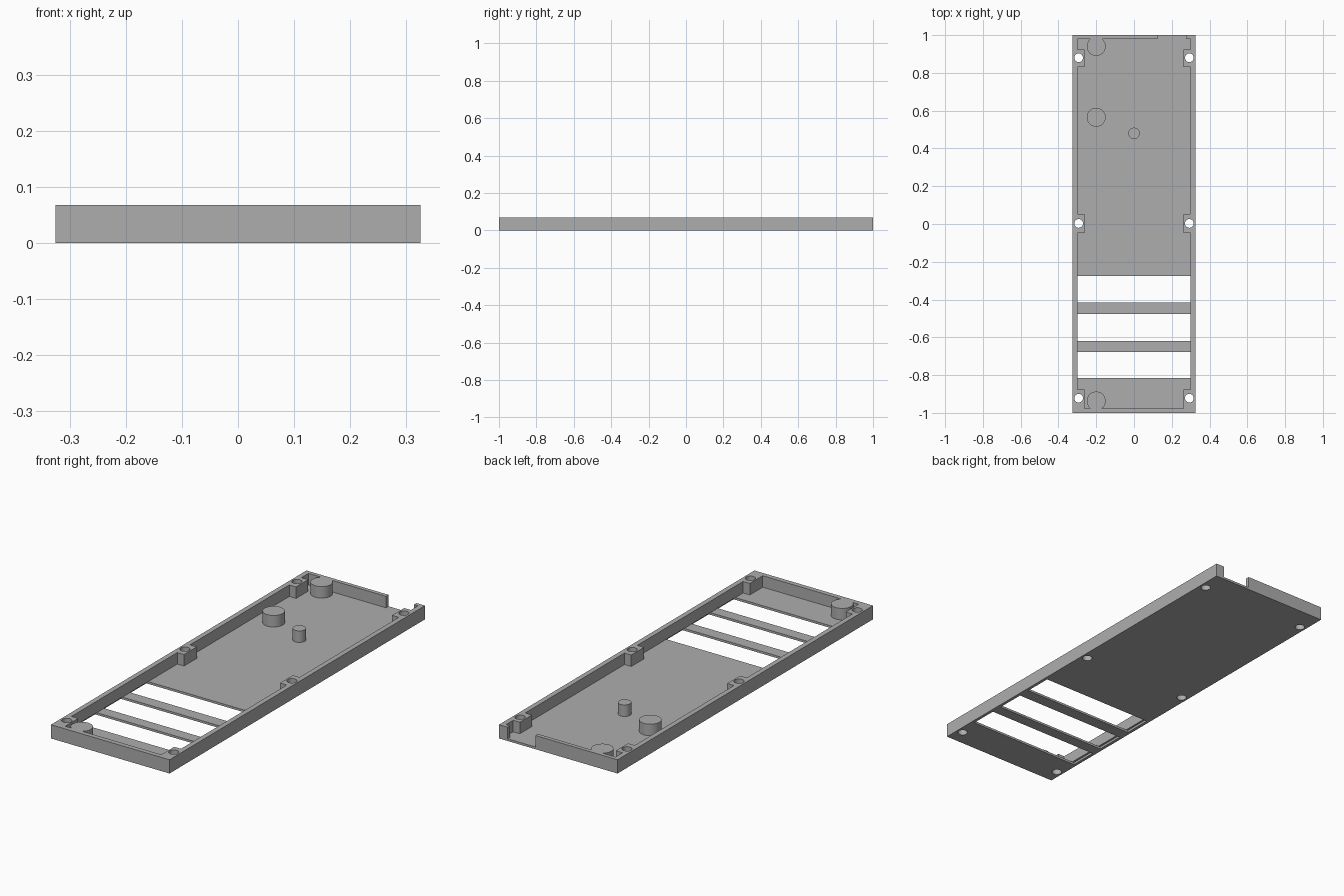
import bpy

cube = bpy.data.objects.get("Cube")
if cube:
    bpy.data.objects.remove(cube, do_unlink=True)

HALF_W, HEIGHT, FLOOR = 0.325, 0.068, 0.011

grey = bpy.data.materials.new("plain grey")
grey.use_nodes = True
grey.diffuse_color = (0.42, 0.42, 0.42, 1)
grey.node_tree.nodes["Principled BSDF"].inputs["Base Color"].default_value = (0.42, 0.42, 0.42, 1)


def box(name, x0, x1, y0, y1, z0=0.0, z1=HEIGHT):
    bpy.ops.mesh.primitive_cube_add(size=1, location=((x0 + x1) / 2, (y0 + y1) / 2, (z0 + z1) / 2))
    ob = bpy.context.object
    ob.name = name
    ob.scale = (x1 - x0, y1 - y0, z1 - z0)
    bpy.ops.object.transform_apply(location=True, rotation=False, scale=True)
    ob.data.materials.append(grey)
    return ob


def cylinder(name, x, y, r, z0, z1):
    bpy.ops.mesh.primitive_cylinder_add(vertices=48, radius=r, depth=z1 - z0, location=(x, y, (z0 + z1) / 2))
    ob = bpy.context.object
    ob.name = name
    ob.data.materials.append(grey)
    return ob


def combine(target, parts, operation):
    for part in parts:
        mod = target.modifiers.new(part.name, 'BOOLEAN')
        mod.operation, mod.solver, mod.object = operation, 'EXACT', part
        bpy.context.view_layer.objects.active = target
        bpy.ops.object.modifier_apply(modifier=mod.name)
        bpy.data.objects.remove(part, do_unlink=True)


# Shallow open tray with a recess and a notch in the back wall
tray = box("tray", -HALF_W, HALF_W, -1, 1)
combine(tray, [
    box("recess", -0.3, 0.3, -0.976, 0.98, FLOOR, 0.1),
    box("back_notch", 0.125, 0.278, 0.95, 1.05, FLOOR, 0.1),
], 'DIFFERENCE')

# Screw blocks along both sides, and round standoffs on the floor
blocks = []
for side in (-1, 1):
    for y0, y1 in ((-0.99, -0.875), (-0.047, 0.053), (0.83, 0.925)):
        x0, x1 = sorted((side * 0.263, side * 0.31))
        blocks.append(box("screw_block", x0, x1, y0, y1, 0.005))
combine(tray, blocks, 'UNION')
combine(tray, [
    cylinder("standoff", x, y, r, 0.005, HEIGHT)
    for x, y, r in ((-0.2, 0.94, 0.05), (-0.2, 0.565, 0.05), (-0.2, -0.937, 0.05), (0, 0.48, 0.03))
], 'UNION')

# Three wide floor slots, slightly undercutting the side walls
combine(tray, [
    box("floor_slot", -0.31, 0.31, y0, y1, -0.05, FLOOR)
    for y0, y1 in ((-0.415, -0.275), (-0.62, -0.476), (-0.815, -0.677))
], 'DIFFERENCE')

# Screw holes through the blocks
combine(tray, [
    cylinder("screw_hole", side * 0.293, y, 0.023, -0.05, 0.12)
    for side in (-1, 1) for y in (-0.922, 0.003, 0.88)
], 'DIFFERENCE')

bpy.ops.object.select_all(action='DESELECT')
tray.select_set(True)
bpy.context.view_layer.objects.active = tray
bpy.ops.object.shade_smooth_by_angle(angle=0.5)
